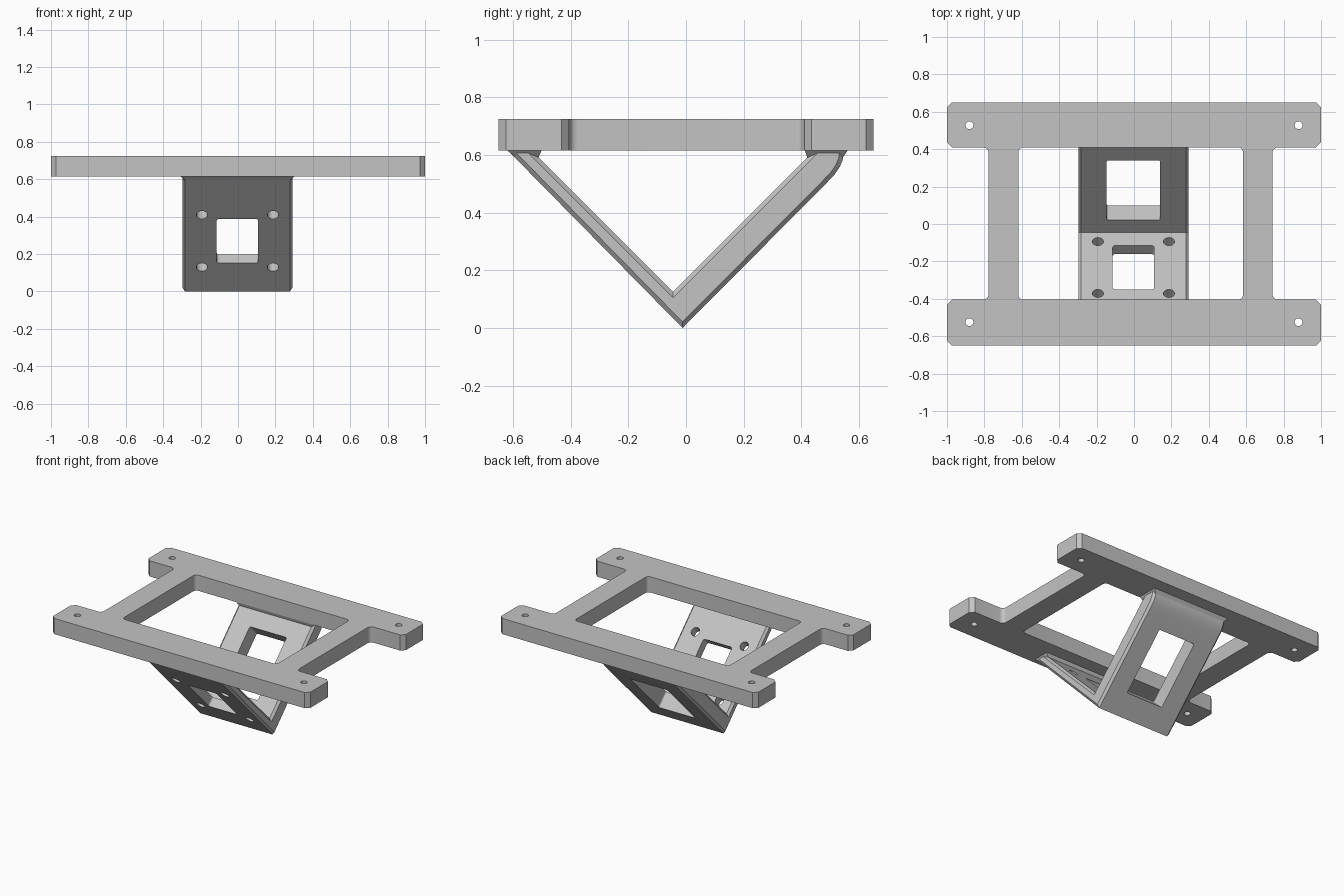
import bpy
import bmesh
import math
from mathutils import Matrix, Vector

cube = bpy.data.objects.get("Cube")
if cube:
    bpy.data.objects.remove(cube, do_unlink=True)

grey = bpy.data.materials.new("plain grey")
grey.use_nodes = True
GREY = (0.55, 0.55, 0.55, 1)
grey.diffuse_color = GREY
grey.node_tree.nodes["Principled BSDF"].inputs["Base Color"].default_value = GREY

# Maps a (y, z) outline to a prism running along x
SIDEWAYS = Matrix(((0, 0, 1), (1, 0, 0), (0, 1, 0))).to_4x4()
MID_X = -0.003


def softened(corners):
    """Outline from square corners (x, y, radius, segments); one segment chamfers."""
    out = []
    for i, (x, y, r, n) in enumerate(corners):
        p = Vector((x, y))
        a = (Vector(corners[i - 1][:2]) - p).normalized()
        b = (Vector(corners[(i + 1) % len(corners)][:2]) - p).normalized()
        for k in range(n + 1):
            t = math.pi / 2 * k / n
            out.append(p + r * (a + b - b * math.cos(t) - a * math.sin(t)))
    return out


def rectangle(x0, x1, y0, y1, r, n=6):
    return softened([(x0, y0, r, n), (x1, y0, r, n), (x1, y1, r, n), (x0, y1, r, n)])


def circle(x, y, r, n=32):
    return [(x + r * math.cos(math.tau * k / n), y + r * math.sin(math.tau * k / n))
            for k in range(n)]


def prism(name, outline, z0, z1, matrix=Matrix(), chamfer=0):
    bm = bmesh.new()
    base = bm.faces.new([bm.verts.new((p[0], p[1], z0)) for p in outline])
    top = bmesh.ops.extrude_face_region(bm, geom=[base])["geom"]
    bmesh.ops.translate(bm, vec=(0, 0, z1 - z0),
                        verts=[v for v in top if isinstance(v, bmesh.types.BMVert)])
    bmesh.ops.recalc_face_normals(bm, faces=bm.faces)
    if chamfer:
        rims = [e for e in bm.edges if abs(e.verts[0].co.z - e.verts[1].co.z) < 1e-5]
        bmesh.ops.bevel(bm, geom=rims, offset=chamfer, segments=1, affect="EDGES")
    bm.transform(matrix)
    mesh = bpy.data.meshes.new(name)
    bm.to_mesh(mesh)
    bm.free()
    mesh.materials.append(grey)
    obj = bpy.data.objects.new(name, mesh)
    bpy.context.collection.objects.link(obj)
    return obj


def activate(obj):
    bpy.ops.object.select_all(action="DESELECT")
    obj.select_set(True)
    bpy.context.view_layer.objects.active = obj


def cut(obj, cutters):
    activate(obj)
    for cutter in cutters:
        mod = obj.modifiers.new("cut", "BOOLEAN")
        mod.operation = "DIFFERENCE"
        mod.solver = "EXACT"
        mod.object = cutter
        bpy.ops.object.modifier_apply(modifier=mod.name)
        bpy.data.objects.remove(cutter, do_unlink=True)


def smooth(obj):
    activate(obj)
    bpy.ops.object.shade_smooth_by_angle(angle=math.radians(30))


# Flat mounting frame: two long bars joined by two cross bars
C, F = (0.026, 1), (0.03, 6)
LOW, HIGH = -0.405, 0.41
frame_outline = softened([
    (-1, -0.65, *C), (1, -0.65, *C), (1, LOW, *C), (0.74, LOW, *F),
    (0.74, HIGH, *F), (1, HIGH, *C), (1, 0.65, *C), (-1, 0.65, *C),
    (-1, HIGH, *C), (-0.777, HIGH, *F), (-0.777, LOW, *F), (-1, LOW, *C)])
frame = prism("mounting_frame", frame_outline, 0.615, 0.725)
cutters = [prism("opening", rectangle(-0.618, 0.582, LOW, HIGH, 0.025), 0.5, 0.8)]
for x in (-0.88, 0.88):
    for y in (-0.525, 0.528):
        cutters.append(prism("screw_hole", circle(x, y, 0.021), 0.5, 0.8))
cut(frame, cutters)
smooth(frame)

# V-shaped bracket: thin front arm, thick back arm with a rounded heel
profile = [(-0.012, 0), (0.485, 0.5), (0.516, 0.533), (0.534, 0.56), (0.544, 0.585),
           (0.547, 0.61), (0.547, 0.64), (0.469, 0.64), (-0.045, 0.126),
           (-0.559, 0.64), (-0.642, 0.64)]
bracket = prism("v_bracket", profile, MID_X - 0.295, MID_X + 0.295, SIDEWAYS, 0.015)

# Square windows and screw holes, cut square to each arm
front = Matrix.Translation((MID_X, -0.252, 0.294)) @ Matrix.Rotation(-math.pi / 4, 4, "X")
back = Matrix.Translation((MID_X, 0.219, 0.312)) @ Matrix.Rotation(math.pi / 4, 4, "X")
cutters = [
    prism("front_window", rectangle(-0.111, 0.111, -0.166, 0.166, 0.015), -0.1, 0.1, front),
    prism("back_window", rectangle(-0.143, 0.143, -0.226, 0.226, 0.01), -0.1, 0.1, back)]
for x in (-0.19, 0.19):
    for y in (-0.196, 0.196):
        cutters.append(prism("bracket_hole", circle(x, y, 0.03), -0.1, 0.1, front))
cut(bracket, cutters)
smooth(bracket)

# Flared feet where the arms meet the frame
feet = {"front_foot": [(-0.588, 0.59), (-0.512, 0.59), (-0.5, 0.617), (-0.622, 0.617)],
        "back_foot": [(0.421, 0.59), (0.543, 0.59), (0.562, 0.617), (0.412, 0.617)]}
for name, outline in feet.items():
    foot = prism(name, outline, MID_X - 0.305, MID_X + 0.305, SIDEWAYS)
    for v in foot.data.vertices:
        if v.co.z < 0.6:
            v.co.x = MID_X + (v.co.x - MID_X) * 0.92
